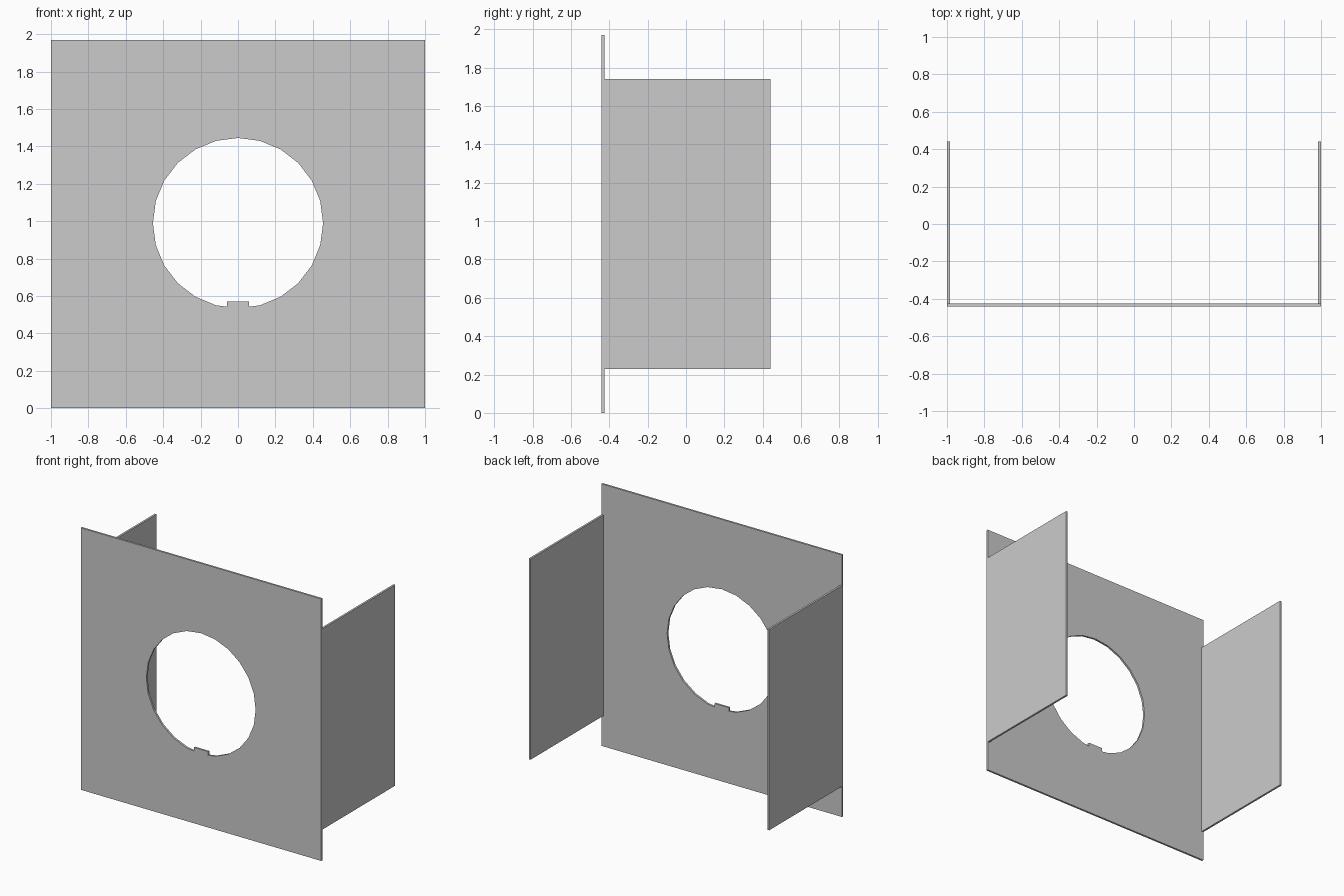
import bpy, bmesh, math

if "Cube" in bpy.data.objects:
    bpy.data.objects.remove(bpy.data.objects["Cube"])

T = 0.015            # sheet thickness
FRONT, BACK = -0.44, 0.44
HEIGHT = 1.97
HOLE_Z, HOLE_R = 0.99, 0.455


def finish(bm, name):
    bmesh.ops.recalc_face_normals(bm, faces=bm.faces)
    mesh = bpy.data.meshes.new(name)
    bm.to_mesh(mesh)
    bm.free()
    obj = bpy.data.objects.new(name, mesh)
    bpy.context.collection.objects.link(obj)
    return obj


def add_loop(bm, points):
    verts = [bm.verts.new((x, FRONT, z)) for x, z in points]
    return [bm.edges.new((a, b)) for a, b in zip(verts, verts[1:] + verts[:1])]


# Front panel: rectangle with a 24-sided hole and a small locating tab
bm = bmesh.new()
outline = [(-1, 0), (1, 0), (1, HEIGHT), (-1, HEIGHT)]
tab = [(-0.06, 0.543), (-0.06, 0.57), (0.06, 0.57), (0.06, 0.543)]
hole = []
for i in range(24):
    if i == 18:      # the tab replaces the lowest hole corner
        hole += tab
    else:
        a = math.tau * i / 24
        hole.append((HOLE_R * math.cos(a), HOLE_Z + HOLE_R * math.sin(a)))
edges = add_loop(bm, outline) + add_loop(bm, hole)
bmesh.ops.triangle_fill(bm, edges=edges, use_beauty=True)
extruded = bmesh.ops.extrude_face_region(bm, geom=bm.faces[:], use_keep_orig=True)
moved = [v for v in extruded["geom"] if isinstance(v, bmesh.types.BMVert)]
bmesh.ops.translate(bm, verts=moved, vec=(0, T, 0))
finish(bm, "front_panel")

# Side flanges: thin plates running back from the panel's two edges
for side, name in ((-1, "left_flange"), (1, "right_flange")):
    bm = bmesh.new()
    bmesh.ops.create_cube(bm, size=1)
    y0, z0, z1 = FRONT + T, 0.23, 1.74
    bmesh.ops.scale(bm, verts=bm.verts, vec=(T, BACK - y0, z1 - z0))
    bmesh.ops.translate(bm, verts=bm.verts,
                        vec=(side * (1 - T / 2), (y0 + BACK) / 2, (z0 + z1) / 2))
    finish(bm, name)
